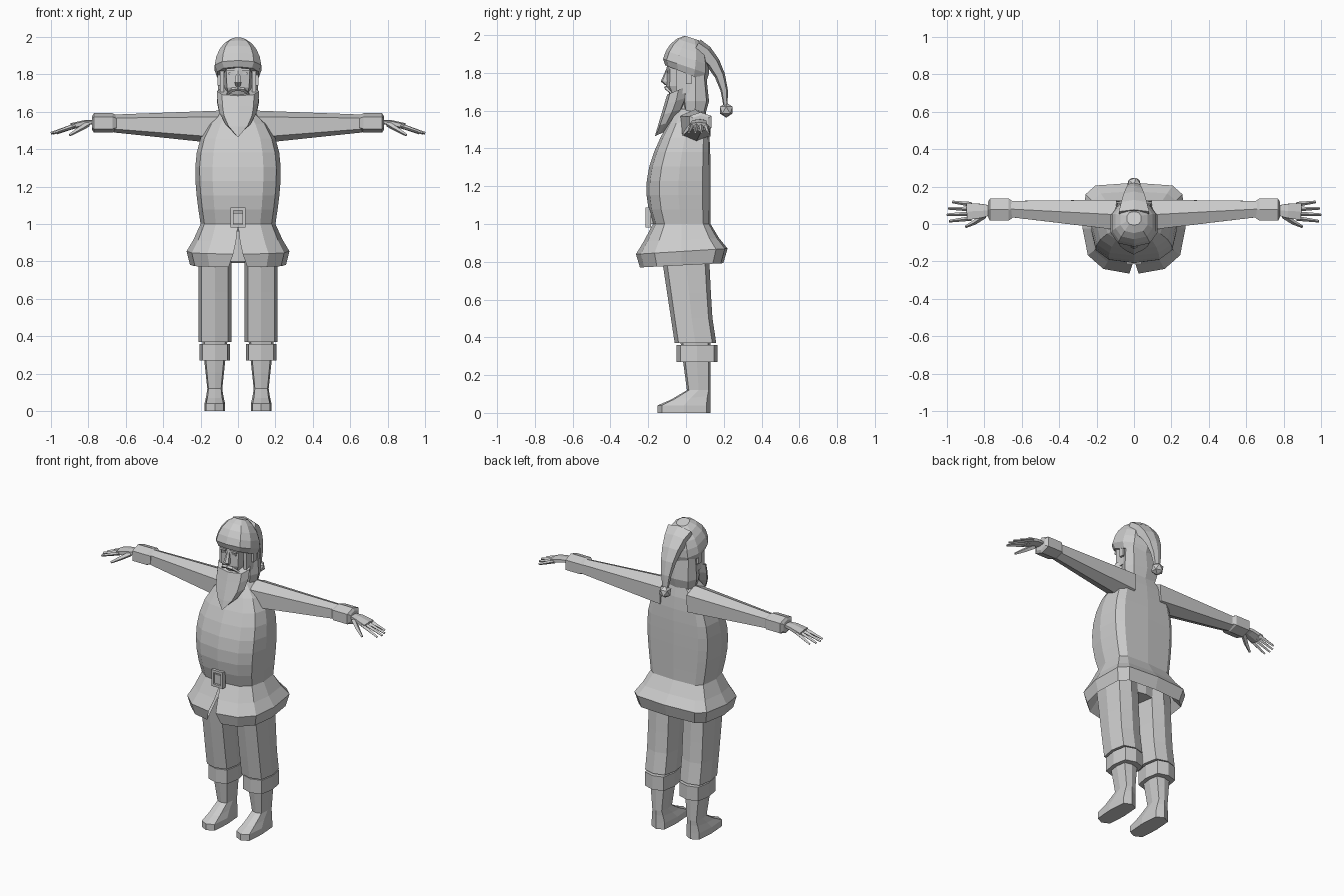
import bpy, bmesh, math
from mathutils import Vector

if "Cube" in bpy.data.objects:
    bpy.data.objects.remove(bpy.data.objects["Cube"])

shade = (.6, .6, .6, 1)
grey = bpy.data.materials.new("plain grey")
grey.use_nodes = True
grey.diffuse_color = shade
grey.node_tree.nodes["Principled BSDF"].inputs["Base Color"].default_value = shade


def steps(count):
    """Evenly spaced fractions from start to end."""
    return [i / count for i in range(count + 1)]


def blend(start, end, fraction):
    return start + (end - start) * fraction


def signed_power(value, exponent):
    if abs(value) < 1e-6:
        return 0
    return math.copysign(abs(value) ** exponent, value)


def section(centre, across, along, sides, square, square_back):
    """Rounded polygon that starts at the -along point."""
    points = []
    for i in range(sides):
        angle = math.tau * i / sides - math.pi / 2
        c, s = math.cos(angle), math.sin(angle)
        exponent = square_back if s > 0.01 else square
        points.append(centre + across * signed_power(c, exponent)
                      + along * signed_power(s, exponent))
    return points


def level(z, wide, front, back, x=0, tilt=0, sides=8, square=.6, square_back=None):
    """Horizontal section; tilt is the rise from front to back."""
    centre = Vector((x, (front + back) / 2, z + tilt / 2))
    along = Vector((0, (back - front) / 2, tilt / 2))
    return section(centre, Vector((wide, 0, 0)), along, sides, square,
                   square_back or square)


def finish(name, bm, mirror=False):
    bmesh.ops.recalc_face_normals(bm, faces=bm.faces)
    mesh = bpy.data.meshes.new(name)
    bm.to_mesh(mesh)
    bm.free()
    mesh.materials.append(grey)
    part = bpy.data.objects.new(name, mesh)
    bpy.context.collection.objects.link(part)
    if mirror:
        part.modifiers.new("Mirror", 'MIRROR').use_mirror_merge = False


def loft(name, rings, mirror=False, closed=True):
    """Skin over the rings; an open skin is capped only at its last ring."""
    bm = bmesh.new()
    rows = [[bm.verts.new(point) for point in ring] for ring in rings]
    count = len(rows[0])
    for low, high in zip(rows, rows[1:]):
        for i in range(count if closed else count - 1):
            j = (i + 1) % count
            bm.faces.new((low[i], low[j], high[j], high[i]))
    if closed:
        bm.faces.new(rows[0])
    bm.faces.new(rows[-1])
    bmesh.ops.remove_doubles(bm, verts=bm.verts, dist=1e-5)
    finish(name, bm, mirror)


def tube(name, path, radii, flat=1, sides=4, mirror=False):
    """Skin along a path; flat scales its thickness against its breadth."""
    path = [Vector(point) for point in path]
    rings = []
    for i, point in enumerate(path):
        before, after = path[max(i - 1, 0)], path[min(i + 1, len(path) - 1)]
        run = (after - before).normalized()
        side = Vector((-run.y, run.x, 0)).normalized()
        if abs(run.x) < .1:
            side = Vector((1, 0, 0))
        rings.append(section(point, side * radii[i], run.cross(side) * radii[i] * flat,
                             sides, .7, .7))
    loft(name, rings, mirror)


def block(name, centre, size, mirror=False):
    bm = bmesh.new()
    bmesh.ops.create_cube(bm, size=1)
    for vert in bm.verts:
        vert.co = Vector(centre) + vert.co * Vector(size)
    finish(name, bm, mirror)


# Coat: flared skirt split at the front, then the rounded body
def coat_ring(z, wide, front, back, split=0, tilt=0):
    ring = level(z, wide, front, back, tilt=tilt, sides=12, square=.75, square_back=.42)
    ring.append(ring[0].copy())
    ring[0].x, ring[-1].x = split, -split
    return ring


def skirt(z, flare, split=0):
    return coat_ring(z, blend(.2, .275, flare), blend(-.18, -.265, flare),
                     blend(.13, .22, flare), split, tilt=.03 * flare)


coat = [skirt(.97, -.4), skirt(.83, .3, split=.04), skirt(.77, .75, split=.05),
        skirt(.84, 1, split=.025), skirt(.91, .5, split=.01)]
for t in steps(8):
    belly = math.cos((t - .3) * math.pi / 1.4)
    coat.append(coat_ring(z=1 + .61 * t,
                          wide=.2 + .03 * math.sin(math.pi * t) - .12 * t ** 6,
                          front=-.05 - .16 * belly,
                          back=.13 - .03 * t ** 6))
loft("coat", coat, closed=False)
loft("pelvis", [level(z, wide=.16, front=-.12, back=.11) for z in (.8, 1)])

# Belt buckle: square frame around a plate
block("buckle_plate", (0, -.19, 1.03), (.05, .03, .06))
block("buckle_side", (.033, -.2, 1.035), (.016, .03, .1), mirror=True)
for z in (.99, 1.08):
    block("buckle_bar", (0, -.2, z), (.08, .03, .016))

# Legs, boot cuffs and boots
foot_x = .124
loft("trouser_leg", [level(z=blend(.37, .9, t), wide=.088, x=foot_x,
                           front=blend(-.06, -.14, t), back=blend(.16, .12, t ** .5))
                     for t in steps(4)], mirror=True)
loft("boot_cuff", [level(z, wide=.082, front=-.05, back=.168, x=foot_x)
                   for z in (.27, .36)], mirror=True)
sole = [level(z, wide=.055, front=-.15, back=.13, x=foot_x, square=.5) for z in (0, .04)]
instep = level(z=.07, wide=.046, front=-.08, back=.13, x=foot_x, tilt=.02, square=.5)
shaft = [level(z=blend(.12, .38, t), wide=blend(.04, .068, t), x=foot_x,
               front=blend(.005, -.03, t), back=.13, square=.5) for t in steps(3)]
loft("boot", sole + [instep] + shaft, mirror=True)

# Sleeves and cuffs
shoulder, wrist = Vector((.1, .05, 1.518)), Vector((.66, .08, 1.537))
tube("sleeve", [shoulder.lerp(wrist, t) for t in steps(4)],
     [blend(.088, .048, t) for t in steps(4)], sides=6, mirror=True)
tube("sleeve_cuff", [(x, .077, 1.54) for x in (.65, .67, .77, .78)],
     [.05, .065, .065, .045], flat=.8, sides=6, mirror=True)

# Hands: a flat palm, four fanned fingers and a thumb
tube("palm", [(.77, .073, 1.545), (.82, .07, 1.54), (.89, .067, 1.522)],
     [.03, .042, .05], flat=.35, sides=6, mirror=True)
for t in steps(3):
    knuckle = Vector((.87, blend(.03, .105, t), 1.525))
    tip = Vector((.97 + .03 * math.sin(math.pi * blend(.2, 1, t)), blend(.015, .118, t), 1.485))
    tube("finger", [knuckle, tip], [.013, .007], mirror=True)
tube("thumb", [(.8, .045, 1.535), (.85, .01, 1.505), (.9, -.015, 1.475)],
     [.016, .013, .007], mirror=True)

# Head, hair and beard
loft("head", [level(z=1.58, wide=.06, front=-.04, back=.08),
              level(z=1.68, wide=.055, front=-.085, back=.09),
              level(z=1.73, wide=.073, front=-.105, back=.09),
              level(z=1.87, wide=.08, front=-.1, back=.09)])
loft("hair", [level(z=1.59, wide=.1, front=-.01, back=.105),
              level(z=1.65, wide=.112, front=-.02, back=.122),
              level(z=1.85, wide=.1, front=0, back=.1)])
loft("beard", [level(z=blend(1.685, 1.465, t), wide=.005 + .107 * (1 - t ** 3),
                     front=blend(-.1, -.165, t), back=blend(.02, -.12, t * t),
                     tilt=blend(.05, .02, t), square=.8) for t in steps(4)])

# Face details
loft("nose", [level(z=1.735, wide=.012, front=-.11, back=-.08, sides=6),
              level(z=1.755, wide=.019, front=-.134, back=-.08, sides=6),
              level(z=1.82, wide=.009, front=-.105, back=-.08, sides=6)])
tube("moustache", [(0, -.108, 1.722), (.03, -.103, 1.718), (.062, -.075, 1.69)],
     [.01, .011, .005], mirror=True)
block("sideburn", (.086, -.015, 1.76), (.022, .07, .14), mirror=True)
block("eyebrow", (.038, -.093, 1.826), (.046, .022, .012), mirror=True)
block("eye", (.037, -.09, 1.805), (.026, .016, .01), mirror=True)
block("ear", (.1, .015, 1.77), (.02, .03, .06), mirror=True)

# Cap: tilted dome over an inner lip
cap = [level(z=1.84, wide=.115, front=-.11, back=.108, tilt=-.085, sides=10, square=.8)]
for t in steps(4):
    angle = blend(.1, 1.35, t)
    reach = math.cos(angle) ** .8
    cap.append(level(z=1.86 + .14 * math.sin(angle), wide=.13 * reach,
                     front=.03 * t - .122 * reach, back=.03 * t + .122 * reach,
                     tilt=-.08 * reach, sides=10, square=.8))
loft("cap", cap)

# Drooping tail and bobble
droop = [(0, .05 + .16 * math.sin(t * math.pi / 2), 1.93 - .31 * t ** 1.5) for t in steps(5)]
tube("cap_tail", droop, [blend(.09, .018, t) for t in steps(5)], flat=.6, sides=6)
bm = bmesh.new()
bmesh.ops.create_icosphere(bm, subdivisions=1, radius=.04)
bmesh.ops.translate(bm, verts=bm.verts, vec=(0, .213, 1.603))
finish("bobble", bm)
